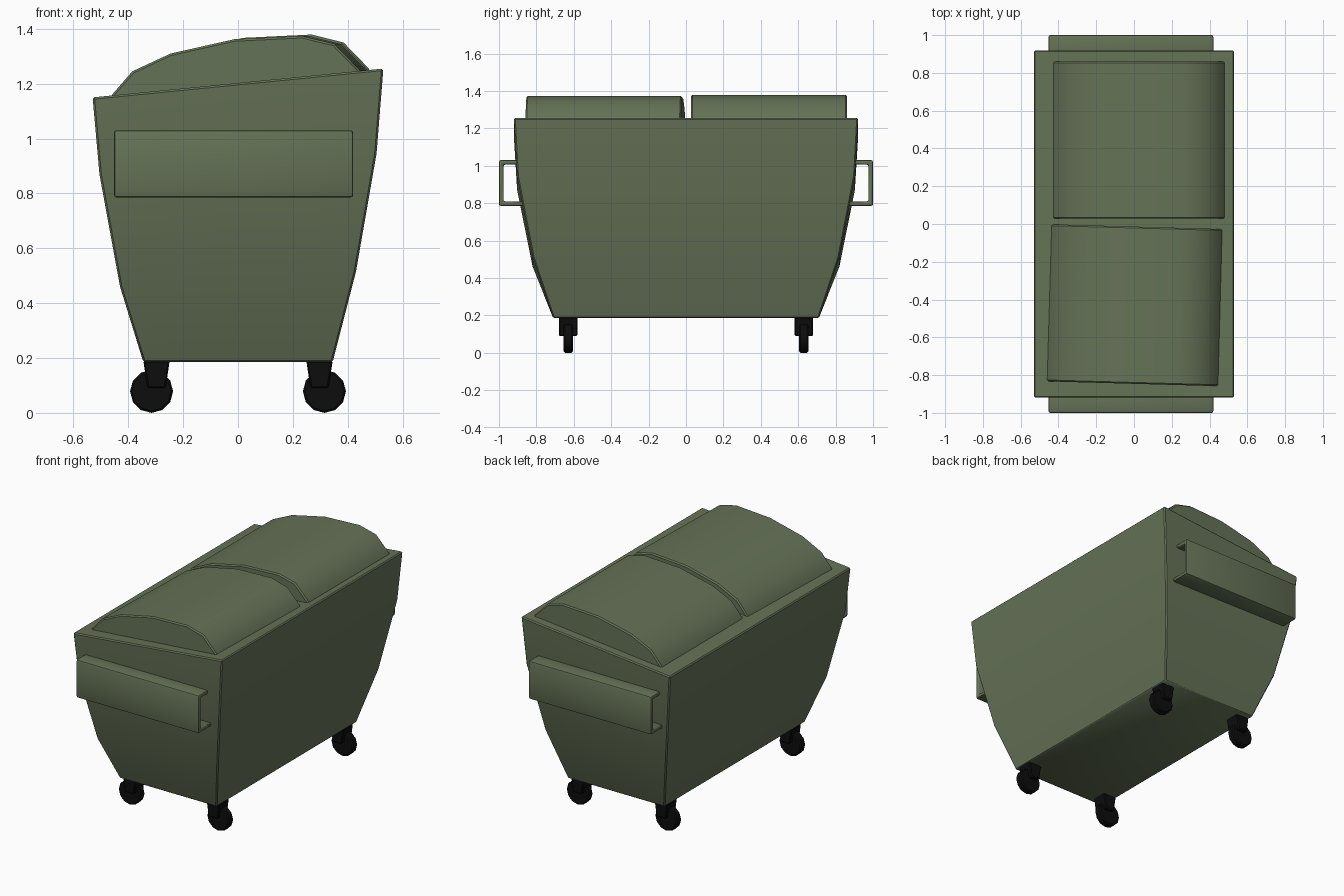
import bpy, bmesh, math
from mathutils import Matrix

if "Cube" in bpy.data.objects:
    bpy.data.objects.remove(bpy.data.objects["Cube"])


def material(name, rgb):
    m = bpy.data.materials.new(name)
    m.diffuse_color = (*rgb, 1)
    m.use_nodes = True
    m.node_tree.nodes["Principled BSDF"].inputs["Base Color"].default_value = m.diffuse_color
    return m


GREEN = material("olive green paint", (0.13, 0.168, 0.094))
BLACK = material("black rubber", (0.004, 0.004, 0.004))


def finish(name, bm, mat, bevel=0.0, segments=1):
    bmesh.ops.recalc_face_normals(bm, faces=bm.faces)
    me = bpy.data.meshes.new(name)
    bm.to_mesh(me)
    bm.free()
    me.materials.append(mat)
    ob = bpy.data.objects.new(name, me)
    bpy.context.collection.objects.link(ob)
    bpy.ops.object.select_all(action='DESELECT')
    ob.select_set(True)
    bpy.context.view_layer.objects.active = ob
    if bevel:
        b = ob.modifiers.new("bevel", 'BEVEL')
        b.width, b.segments = bevel, segments
        b.limit_method, b.angle_limit = 'ANGLE', math.radians(40)
        bpy.ops.object.modifier_apply(modifier=b.name)
    bpy.ops.object.shade_smooth_by_angle(angle=math.radians(35))
    return ob


def loft(rings):
    """Closed solid through rings of equal point count."""
    bm = bmesh.new()
    vs = [[bm.verts.new(p) for p in r] for r in rings]
    n = len(vs[0])
    for a, b in zip(vs, vs[1:]):
        for i in range(n):
            j = (i + 1) % n
            bm.faces.new((a[i], a[j], b[j], b[i]))
    bm.faces.new(vs[0])
    bm.faces.new(vs[-1])
    return bm


def rect(x, y, z_left, z_right):
    return [(-x, -y, z_left), (x, -y, z_right), (x, y, z_right), (-x, y, z_left)]


# Tapered bin body with sloping top
finish("bin_body", loft([
    rect(0.345, 0.71, 0.185, 0.185),
    rect(0.43, 0.82, 0.46, 0.515),
    rect(0.505, 0.903, 0.87, 0.945),
    rect(0.53, 0.92, 1.15, 1.255)]), GREEN, 0.007)

# Two domed lids, the front one sitting slightly askew
LID = [(-0.455, 1.135), (-0.43, 1.16), (-0.352, 1.25), (-0.212, 1.315), (0.02, 1.367),
       (0.268, 1.379), (0.385, 1.35), (0.482, 1.25), (0.482, 1.235)]
LID[0] = (-0.43, 1.145)


def lid(name, x, y, z, turn):
    bm = loft([[(px - 0.025, s * 0.416, pz) for px, pz in LID] for s in (-1, 1)])
    bmesh.ops.transform(bm, verts=bm.verts, matrix=Matrix.Translation((x, y, z))
                        @ Matrix.Rotation(math.radians(turn), 4, 'Z'))
    finish(name, bm, GREEN, 0.008)


lid("back_lid", 0.025, 0.444, 0, 0)
lid("front_lid", 0.003, -0.43, -0.005, -1.6)

# Channel-shaped lifting handles on both ends
CHANNEL = [(0.88, 1.03), (1.0, 1.03), (1.0, 0.785), (0.86, 0.785),
           (0.86, 0.809), (0.976, 0.809), (0.976, 1.006), (0.88, 1.006)]
for s, side in ((-1, "front"), (1, "back")):
    finish(side + "_handle",
           loft([[(x, s * y, z) for y, z in CHANNEL] for x in (-0.452, 0.42)]),
           GREEN, 0.01, 2)

# Castors: tapered bracket and wheel at each corner
for sx in (-1, 1):
    for sy in (-1, 1):
        tag = ("left" if sx < 0 else "right") + ("_front" if sy < 0 else "_back")
        rings = [[(sx * 0.297 + i * w, sy * 0.63 + j * 0.05, z)
                  for i, j in ((-1, -1), (1, -1), (1, 1), (-1, 1))]
                 for z, w in ((0.09, 0.033), (0.19, 0.048))]
        finish(tag + "_bracket", loft(rings), BLACK, 0.006)
        wheel = [[(sx * 0.315 + 0.0785 * math.cos(a), sy * 0.63 + y,
                   0.0785 + 0.0785 * math.sin(a))
                  for a in (math.pi / 2 + k * math.tau / 12 for k in range(12))]
                 for y in (-0.025, 0.025)]
        finish(tag + "_wheel", loft(wheel), BLACK, 0.007)
